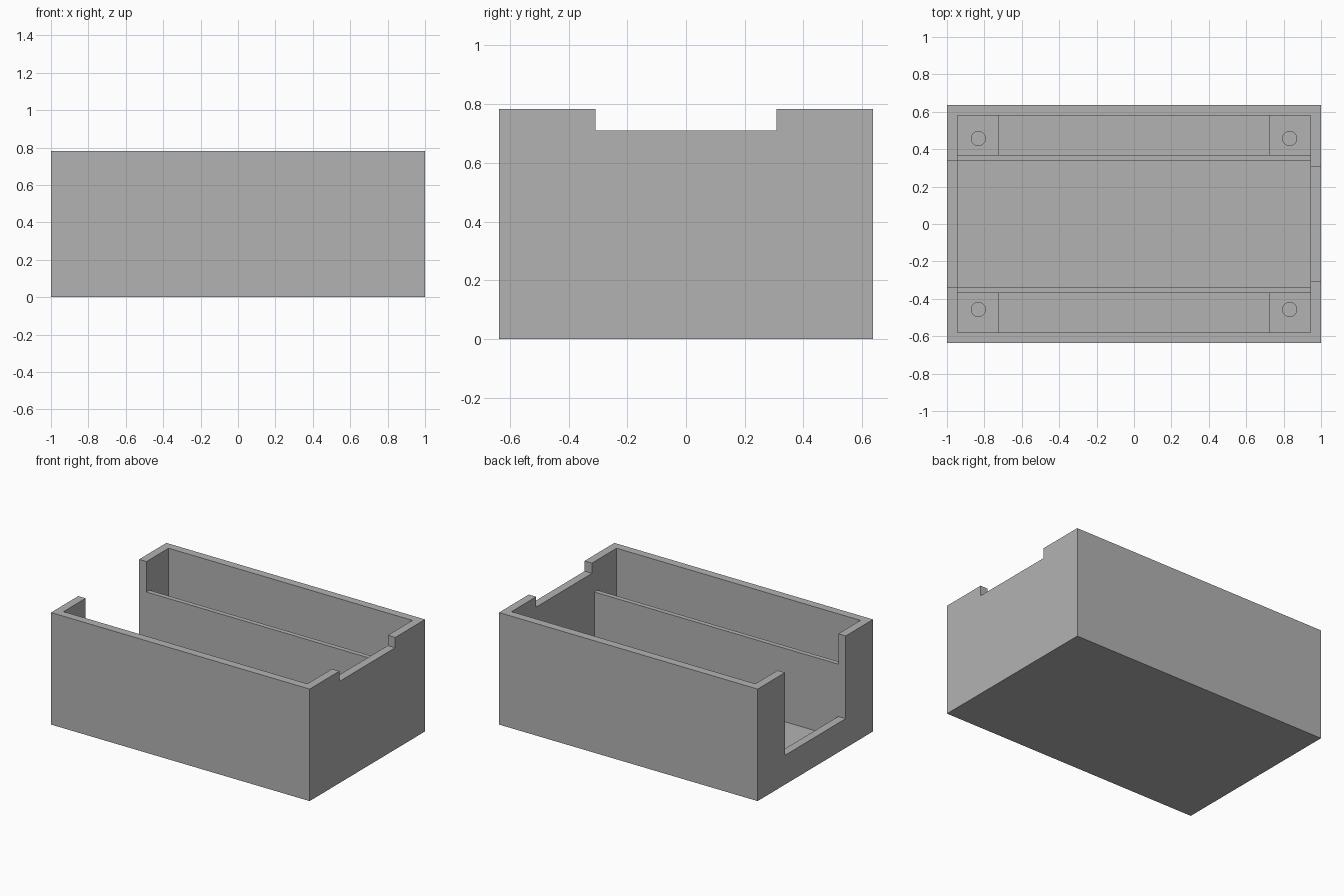
import bpy
from mathutils import Vector

if "Cube" in bpy.data.objects:
    bpy.data.objects.remove(bpy.data.objects["Cube"])

grey = bpy.data.materials.new("plain grey")
grey.use_nodes = True
colour = (0.45, 0.45, 0.45, 1)
grey.diffuse_color = colour
grey.node_tree.nodes["Principled BSDF"].inputs["Base Color"].default_value = colour

LENGTH, WIDTH, HEIGHT = 2.0, 1.274, 0.783
WALL = 0.057
IN_X, IN_Y = LENGTH / 2 - WALL, WIDTH / 2 - WALL
RAIL_IN, RAIL_OUT, RAIL_TOP = 0.336, 0.369, 0.57
POST_IN, POST_TOP = 0.725, 0.25


def box(name, low, high):
    """Box between two opposite corners."""
    low, high = Vector(low), Vector(high)
    bpy.ops.mesh.primitive_cube_add(size=1, location=(low + high) / 2)
    obj = bpy.context.object
    obj.name = name
    obj.scale = high - low
    bpy.ops.object.transform_apply(location=False, rotation=False, scale=True)
    obj.data.materials.append(grey)
    return obj


def cut(target, cutter):
    """Subtract the cutter from the target and discard it."""
    cutter.hide_render = True
    mod = target.modifiers.new("cut", "BOOLEAN")
    mod.operation = "DIFFERENCE"
    mod.solver = "EXACT"
    mod.object = cutter
    bpy.context.view_layer.objects.active = target
    bpy.ops.object.modifier_apply(modifier=mod.name)
    bpy.data.objects.remove(cutter)


# Open tray with floor and four walls
shell = box("box_shell", (-LENGTH / 2, -WIDTH / 2, 0), (LENGTH / 2, WIDTH / 2, HEIGHT))
cut(shell, box("cavity", (-IN_X, -IN_Y, WALL), (IN_X, IN_Y, 1)))

# Deep opening in one end, shallow notch in the other
cut(shell, box("deep_opening", (-1.1, -RAIL_IN, 0.205), (-0.9, RAIL_IN, 1)))
cut(shell, box("shallow_notch", (0.9, -0.308, 0.711), (1.1, 0.308, 1)))

for side, sy in (("left", 1), ("right", -1)):
    # Thin divider rail running the length of the tray
    ys = sorted((sy * RAIL_IN, sy * RAIL_OUT))
    box(f"divider_rail_{side}", (-IN_X, ys[0], WALL), (IN_X, ys[1], RAIL_TOP))

    # Corner posts with screw holes
    ys = sorted((sy * RAIL_OUT, sy * IN_Y))
    for end, sx in (("front", 1), ("rear", -1)):
        xs = sorted((sx * POST_IN, sx * IN_X))
        post = box(f"screw_post_{side}_{end}", (xs[0], ys[0], WALL), (xs[1], ys[1], POST_TOP))
        bpy.ops.mesh.primitive_cylinder_add(
            vertices=32, radius=0.038, depth=1,
            location=(sx * 0.832, sy * 0.457, WALL + 0.5 - 0.02))
        bore = bpy.context.object
        bore.data.materials.append(grey)
        cut(post, bore)
